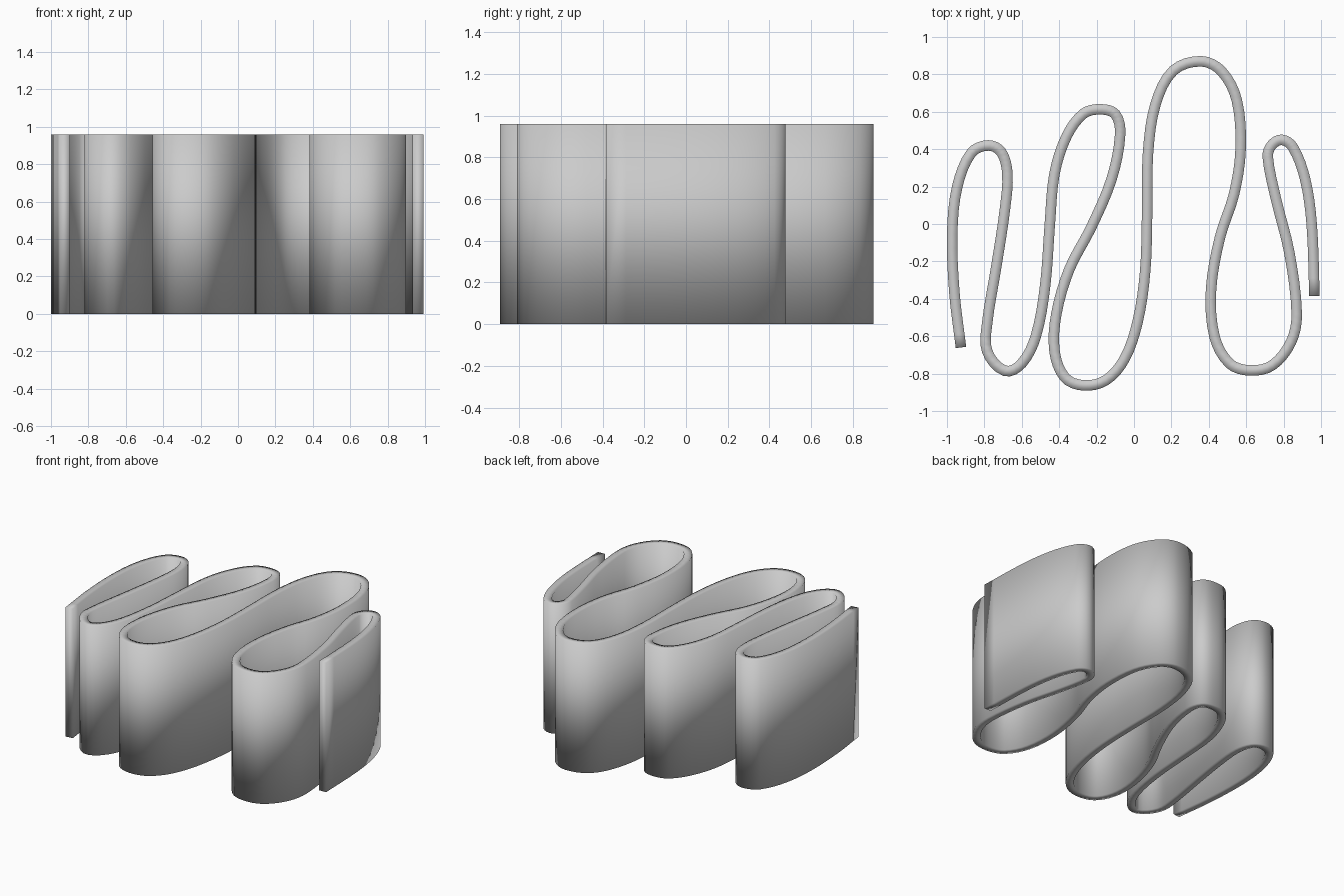
import bpy, bmesh
from mathutils import Vector
from mathutils.geometry import interpolate_bezier

if "Cube" in bpy.data.objects:
    bpy.data.objects.remove(bpy.data.objects["Cube"])

HEIGHT, THICKNESS = 0.96, 0.056

# Centre line of the folded ribbon, seen from above
PATH = [
    (-.925, -.66), (-.96, -.37), (-.972, -.05), (-.945, .2), (-.87, .38), (-.78, .42),
    (-.71, .385), (-.677, .27), (-.69, .08), (-.735, -.22), (-.785, -.53), (-.785, -.68),
    (-.69, -.785), (-.6, -.745), (-.525, -.6), (-.475, -.33), (-.45, 0), (-.425, .27),
    (-.36, .47), (-.27, .59), (-.18, .613), (-.1, .587), (-.074, .48), (-.12, .24),
    (-.23, -.02), (-.345, -.24), (-.415, -.48), (-.425, -.68), (-.37, -.82), (-.27, -.863),
    (-.15, -.835), (-.05, -.72), (.02, -.52), (.06, -.25), (.07, .05), (.075, .38),
    (.115, .64), (.21, .82), (.36, .87), (.47, .815), (.55, .66), (.57, .4),
    (.535, .16), (.46, -.07), (.412, -.35), (.43, -.6), (.51, -.745), (.62, -.783),
    (.74, -.755), (.84, -.63), (.87, -.48), (.83, -.15), (.76, .13), (.715, .36),
    (.735, .42), (.79, .45), (.85, .41), (.915, .24), (.95, 0), (.965, -.385),
]


def smooth_path(points, steps):
    pts = [Vector((x, y, 0)) for x, y in points]
    n = len(pts)
    tangents = []
    for i in range(n):
        tangents.append((pts[min(i + 1, n - 1)] - pts[max(i - 1, 0)]).normalized())
    out = [pts[0]]
    for a, b, ta, tb in zip(pts, pts[1:], tangents, tangents[1:]):
        d = (b - a).length / 3
        out += interpolate_bezier(a, a + ta * d, b - tb * d, b, steps + 1)[1:]
    return out


# Upright wall following the path
bm = bmesh.new()
verts = [bm.verts.new(p) for p in smooth_path(PATH, 4)]
edges = [bm.edges.new(pair) for pair in zip(verts, verts[1:])]
top = bmesh.ops.extrude_edge_only(bm, edges=edges)["geom"]
for v in top:
    if isinstance(v, bmesh.types.BMVert):
        v.co.z = HEIGHT
bmesh.ops.recalc_face_normals(bm, faces=bm.faces)
for f in bm.faces:
    f.smooth = True
mesh = bpy.data.meshes.new("folded_ribbon")
bm.to_mesh(mesh)
bm.free()
ribbon = bpy.data.objects.new("folded_ribbon", mesh)
bpy.context.collection.objects.link(ribbon)

# Sheet thickness
solid = ribbon.modifiers.new("thickness", 'SOLIDIFY')
solid.thickness = THICKNESS
solid.offset = 0
solid.use_even_offset = True
